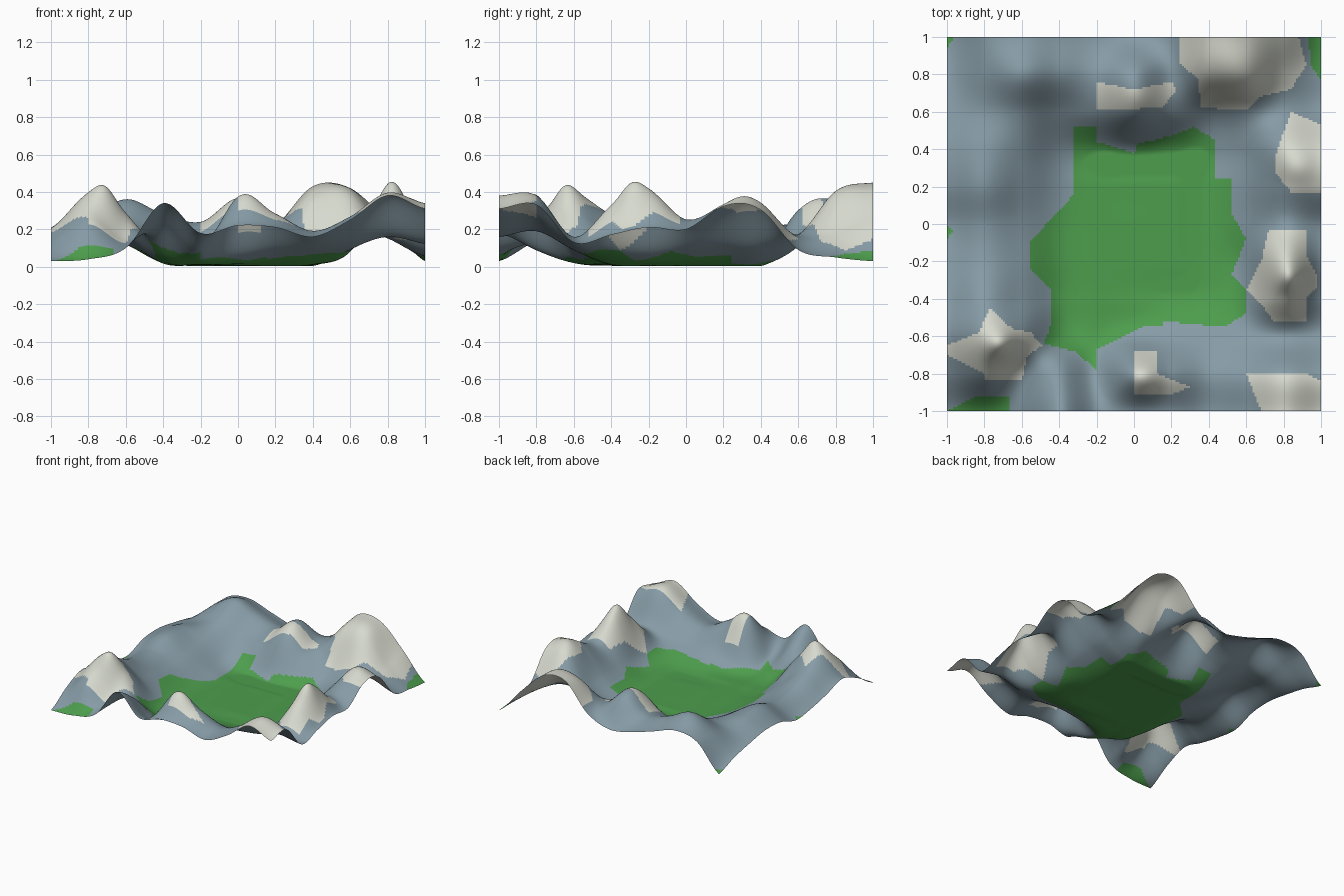
import bpy, bmesh, math

N = 180  # surface cells per side


def material(name, rgb):
    m = bpy.data.materials.new(name)
    m.diffuse_color = (*rgb, 1)
    return m


# Terrain profiles in hundredths: front (y=-1) to back (y=1), every 0.2 in x
PROFILES = [
    [3, 4, 10, 34, 18, 22, 21, 16, 25, 38, 31],
    [14, 26, 14, 22, 9, 36, 28, 19, 26, 38, 33],
    [21, 38, 28, 6, 2, 6, 9, 9, 11, 16, 13],
    [16, 28, 17, 2, 1, 1, 1, 2, 9, 32, 17],
    [12, 20, 13, 2, 1, 1, 1, 1, 8, 40, 21],
    [10, 19, 12, 2, 1, 1, 1, 1, 9, 25, 20],
    [16, 25, 15, 3, 1, 1, 1, 1, 11, 30, 32],
    [17, 24, 18, 5, 1, 2, 1, 1, 11, 32, 30],
    [14, 21, 24, 16, 18, 30, 18, 11, 17, 16, 9],
    [10, 25, 36, 28, 24, 35, 23, 37, 39, 18, 5],
    [4, 25, 29, 23, 17, 14, 22, 43, 42, 24, 3],
]
# Sharper summits on top: x, y, extra height, radius
SUMMITS = [(-.71, -.65, .085, .08), (.84, -.29, .07, .08), (.88, .3, .035, .1),
           (.04, .68, .01, .08), (.06, -.82, .02, .08)]

# Plan outlines of the meadow and the snow caps
MEADOWS = [
    [(-.32, .52), (-.2, .52), (-.2, .44), (0, .38), (.02, .43), (.2, .47), (.32, .52),
     (.43, .45), (.43, .24), (.52, .24), (.52, .06), (.6, -.08), (.52, -.27), (.6, -.35),
     (.6, -.48), (.48, -.55), (.16, -.52), (.16, -.55), (.05, -.55), (-.2, -.67),
     (-.2, -.78), (-.32, -.68), (-.48, -.64), (-.44, -.52), (-.44, -.35), (-.56, -.24),
     (-.56, -.1), (-.32, .16)],
    [(-1, -1), (-.67, -1), (-.67, -.92), (-.84, -.92), (-.96, -.98)],
    [(1, 1), (.93, 1), (.95, .84), (1, .77)],
    [(-1, 1), (-.96, 1), (-1, .94)],
    [(-1, -.01), (-.97, -.04), (-1, -.08)],
]
SNOW = [
    [(-1, -.65), (-.83, -.58), (-.77, -.45), (-.65, -.56), (-.55, -.58), (-.49, -.65),
     (-.57, -.7), (-.6, -.83), (-.8, -.83), (-.8, -.8), (-1, -.7)],
    [(0, -.68), (.12, -.68), (.12, -.8), (.3, -.87), (.2, -.91), (0, -.91)],
    [(.6, -.8), (.92, -.8), (1, -.84), (1, -1), (.68, -1)],
    [(.6, -.35), (.68, -.2), (.72, -.03), (.92, -.03), (.92, -.16), (.98, -.28),
     (.98, -.34), (.92, -.4), (.92, -.52), (.75, -.52), (.68, -.43)],
    [(.76, .38), (.84, .6), (1, .53), (1, .17), (.84, .17), (.76, .27)],
    [(.24, 1), (.24, .86), (.34, .78), (.36, .62), (.6, .61), (.68, .68), (.84, .72),
     (.92, .85), (.88, 1)],
    [(-.2, .76), (0, .72), (.2, .76), (.23, .72), (.15, .62), (-.2, .61)],
]


def spline(vals, t):
    """Smooth curve through evenly spaced values, t in 0..len-1."""
    last = len(vals) - 1
    i = min(int(t), last - 1)
    f = t - i
    p0, p1, p2, p3 = (vals[max(0, min(last, i + k))] for k in (-1, 0, 1, 2))
    return p1 + .5 * f * (p2 - p0 + f * (2 * p0 - 5 * p1 + 4 * p2 - p3
                                         + f * (3 * (p1 - p2) + p3 - p0)))


def height(x, y):
    across = [spline(row, (x + 1) * 5) for row in PROFILES]
    z = max(.005, spline(across, (y + 1) * 5) / 100)
    return z + sum(h * math.exp(-((x - a) ** 2 + (y - b) ** 2) / r ** 2)
                   for a, b, h, r in SUMMITS)


def inside(poly, x, y):
    hit = False
    for (x1, y1), (x2, y2) in zip(poly, poly[1:] + poly[:1]):
        if (y1 > y) != (y2 > y) and x < x1 + (y - y1) * (x2 - x1) / (y2 - y1):
            hit = not hit
    return hit


# Terrain sheet shaped by the profiles
bm = bmesh.new()
bmesh.ops.create_grid(bm, x_segments=N, y_segments=N, size=1)
for v in bm.verts:
    v.co.z = height(v.co.x, v.co.y)

# Colour faces by plan region
for f in bm.faces:
    c = f.calc_center_median()
    f.smooth = True
    if any(inside(p, c.x, c.y) for p in SNOW):
        f.material_index = 2
    elif any(inside(p, c.x, c.y) for p in MEADOWS):
        f.material_index = 1

mesh = bpy.data.meshes.new("mountain_valley")
bm.to_mesh(mesh)
bm.free()
for m in (material("rock_blue_grey", (.24, .33, .38)),
          material("meadow_green", (.075, .34, .075)),
          material("snow_white", (.68, .70, .62))):
    mesh.materials.append(m)
terrain = bpy.data.objects.new("mountain_valley", mesh)
bpy.context.collection.objects.link(terrain)
